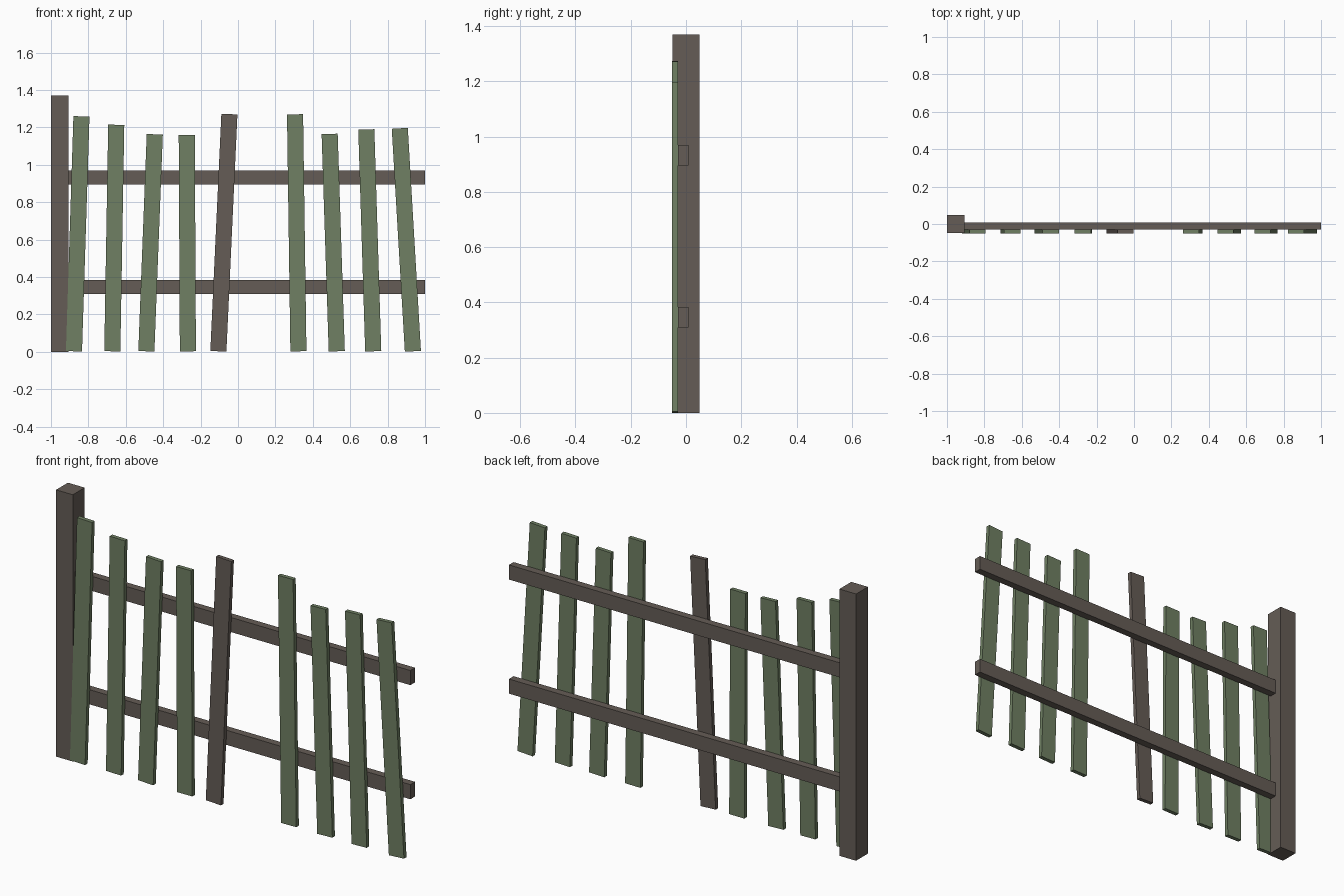
import bpy
import bmesh
from math import atan2, hypot
from mathutils import Matrix, Vector

cube = bpy.data.objects.get("Cube")
if cube:
    bpy.data.objects.remove(cube, do_unlink=True)


def make_material(name, color):
    mat = bpy.data.materials.new(name)
    mat.use_nodes = True
    mat.diffuse_color = color
    mat.node_tree.nodes["Principled BSDF"].inputs["Base Color"].default_value = color
    return mat


weathered_brown = make_material("weathered brown", (0.13, 0.108, 0.093, 1))
faded_green = make_material("faded green", (0.16, 0.215, 0.125, 1))


def board(name, size, center, mat, tilt=0.0):
    """Box of a given size, leaning sideways by tilt about y."""
    bm = bmesh.new()
    bmesh.ops.create_cube(bm, size=1)
    bmesh.ops.scale(bm, vec=Vector(size), verts=bm.verts)
    mesh = bpy.data.meshes.new(name)
    bm.to_mesh(mesh)
    bm.free()
    mesh.materials.append(mat)
    obj = bpy.data.objects.new(name, mesh)
    obj.matrix_world = Matrix.Translation(center) @ Matrix.Rotation(tilt, 4, "Y")
    bpy.context.collection.objects.link(obj)
    return obj


# End post
board("post", (0.095, 0.096, 1.37), (-0.9525, 0, 0.685), weathered_brown)

# Horizontal rails, running into the post
for name, z in (("lower_rail", 0.346), ("upper_rail", 0.932)):
    board(name, (1.94, 0.038, 0.075), (0.03, -0.01, z), weathered_brown)

# Leaning pickets: bottom x, top x, top height; the middle one is bare wood
PICKETS = [
    (-0.877, -0.837, 1.262), (-0.672, -0.651, 1.217), (-0.490, -0.445, 1.166),
    (-0.268, -0.274, 1.163), (-0.105, -0.046, 1.274), (0.323, 0.305, 1.273),
    (0.528, 0.490, 1.168), (0.723, 0.686, 1.192), (0.935, 0.865, 1.198),
]
BARE = 4
for i, (bottom, top, height) in enumerate(PICKETS):
    z0, z1 = 0.003, height - 0.003
    board(f"picket_{i + 1}", (0.086, 0.021, hypot(top - bottom, z1 - z0)),
          ((bottom + top) / 2, -0.0395, (z0 + z1) / 2),
          weathered_brown if i == BARE else faded_green,
          atan2(top - bottom, z1 - z0))
